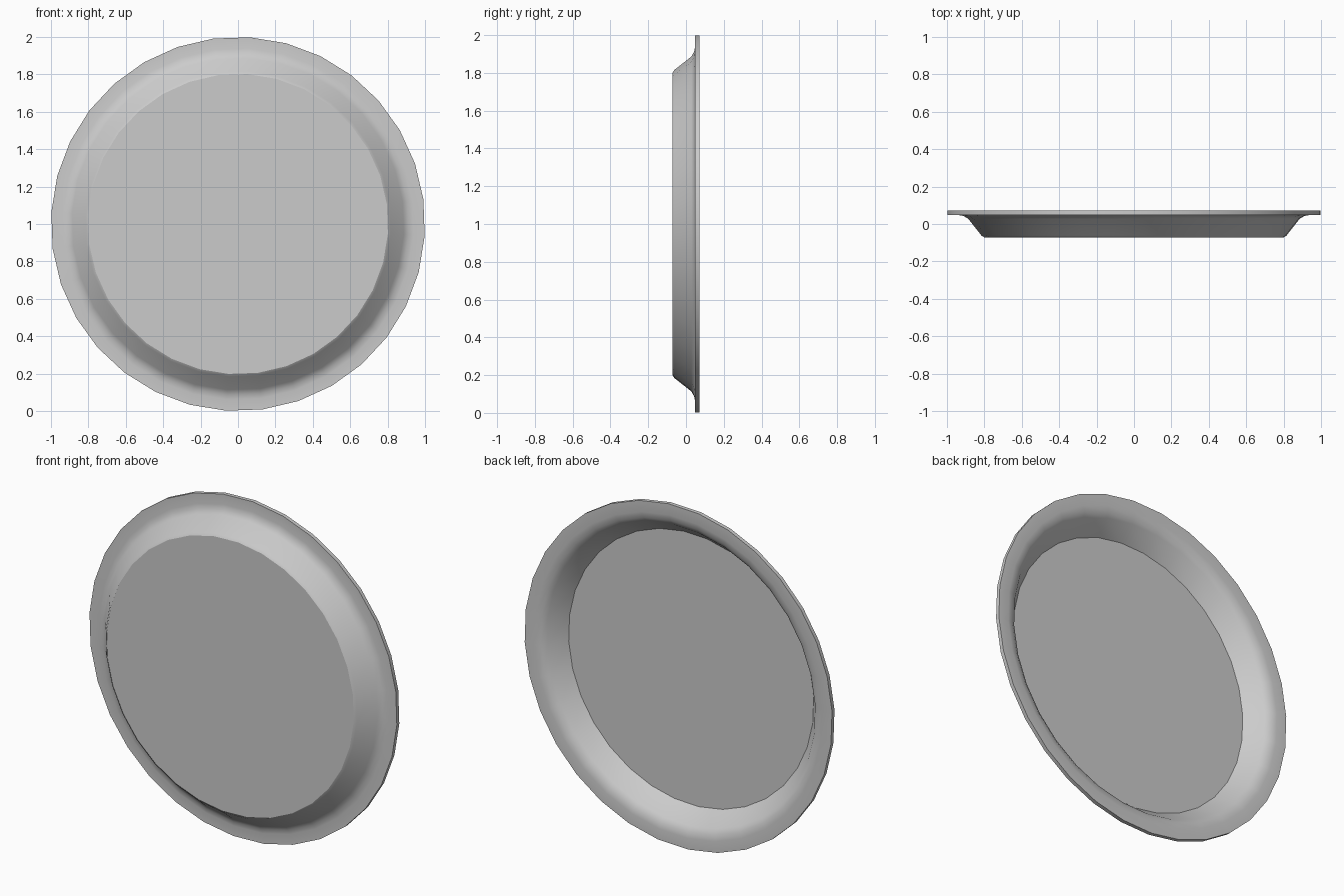
import bpy
import bmesh
from math import cos, sin, radians, tau

cube = bpy.data.objects.get("Cube")
if cube:
    bpy.data.objects.remove(cube, do_unlink=True)

SIDES = 32
TURN = radians(7.6)

# Plain grey metal
grey = bpy.data.materials.new("plain_grey")
grey.use_nodes = True
grey.diffuse_color = (0.6, 0.6, 0.6, 1)
grey.node_tree.nodes["Principled BSDF"].inputs["Base Color"].default_value = grey.diffuse_color

# Cross-section as (radius, y): raised front, around the rim, hollow back
profile = [
    (0.803, -0.071), (0.817, -0.062), (0.888, 0.028), (0.914, 0.043),
    (0.94, 0.048), (1.0, 0.048), (1.0, 0.071), (0.935, 0.071),
    (0.90, 0.064), (0.872, 0.045), (0.797, -0.048),
]


def add_ring(bm, radius, y):
    angles = [TURN + tau * i / SIDES for i in range(SIDES)]
    return [bm.verts.new((radius * cos(a), y, 1 + radius * sin(a))) for a in angles]


# Dish: rings joined by quads, closed by a flat front and a flat inner floor
bm = bmesh.new()
rings = [add_ring(bm, r, y) for r, y in profile]
for a, b in zip(rings, rings[1:]):
    for i in range(SIDES):
        j = (i + 1) % SIDES
        bm.faces.new((a[i], a[j], b[j], b[i]))
bm.faces.new(rings[0])
bm.faces.new(rings[-1])
bmesh.ops.recalc_face_normals(bm, faces=bm.faces)

mesh = bpy.data.meshes.new("round_dish")
bm.to_mesh(mesh)
bm.free()
mesh.materials.append(grey)
dish = bpy.data.objects.new("round_dish", mesh)
bpy.context.collection.objects.link(dish)

# Smooth wall with crisp rim and floor edges
bpy.ops.object.select_all(action="DESELECT")
dish.select_set(True)
bpy.context.view_layer.objects.active = dish
bpy.ops.object.shade_smooth_by_angle(angle=radians(30))
